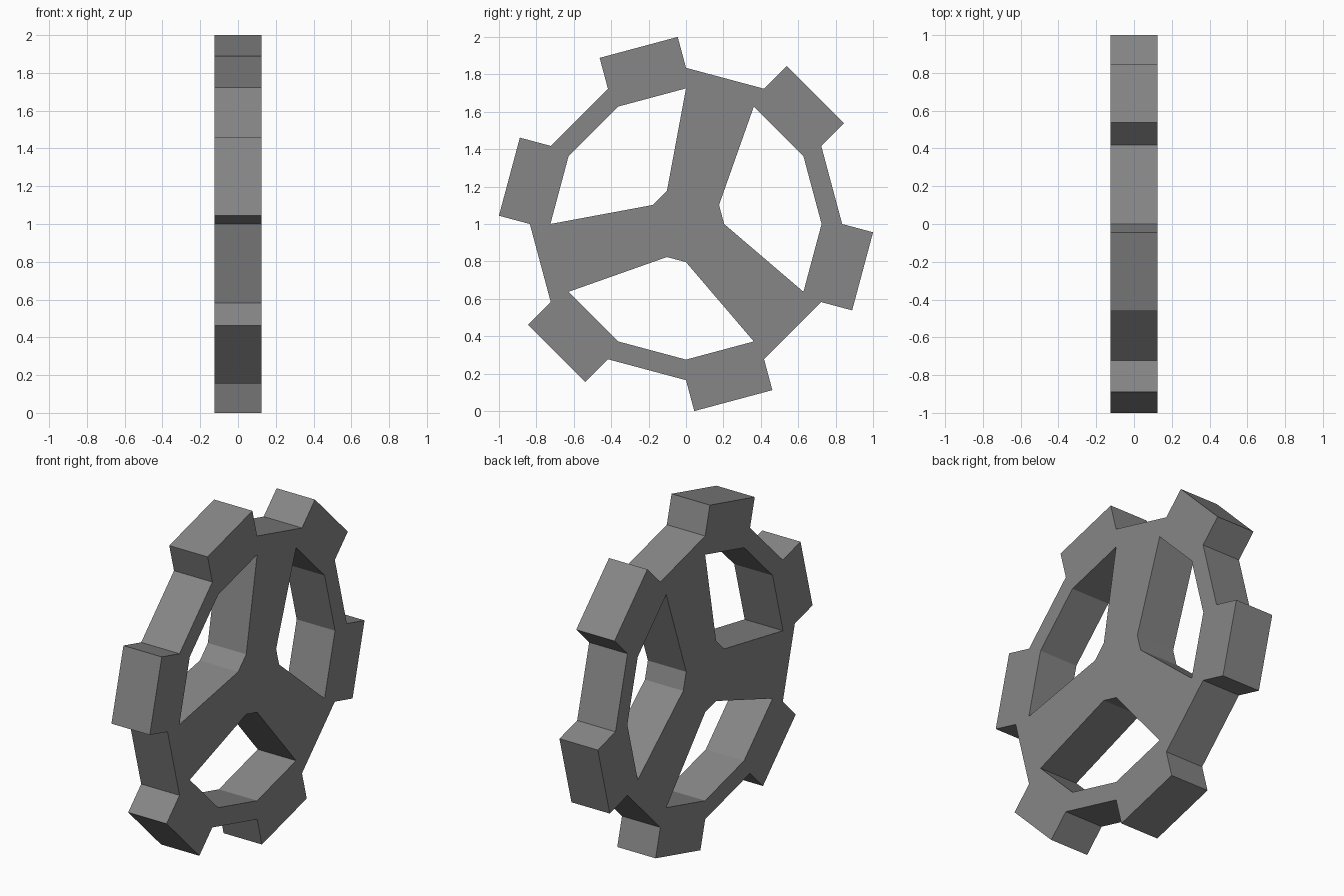
import bpy, bmesh
from math import radians, cos, sin
from mathutils import Matrix, Vector

if "Cube" in bpy.data.objects:
    bpy.data.objects.remove(bpy.data.objects["Cube"])

RIM, INNER, HUB = 0.835, 0.725, 0.204   # radii of the 12-sided rings
TOOTH, HALF = 0.171, 0.125              # tooth height, half thickness


def polar(r, deg):
    return Vector((r * cos(radians(deg)), r * sin(radians(deg))))


# Outer outline: every other side of the 12-gon is raised into a tooth
outline = []
for a in range(30, 390, 60):
    p, q, out = polar(RIM, a), polar(RIM, a + 30), polar(TOOTH, a + 15)
    outline += [p, p + out, q + out, q]

# Three openings between the spokes
loops = [outline]
for t in (0, 120, 240):
    loops.append([polar(INNER, t + a) for a in (90, 120, 150, 180)]
                 + [polar(HUB, t + a) for a in (150, 120)])

# Filled, extruded profile
curve = bpy.data.curves.new("wheel_profile", 'CURVE')
curve.dimensions = '2D'
curve.fill_mode = 'BOTH'
curve.extrude = HALF
for pts in loops:
    s = curve.splines.new('POLY')
    s.points.add(len(pts) - 1)
    for sp, v in zip(s.points, pts):
        sp.co = (v.x, v.y, 0, 1)
    s.use_cyclic_u = True
helper = bpy.data.objects.new("wheel_profile", curve)
bpy.context.collection.objects.link(helper)
bpy.context.view_layer.update()
mesh = bpy.data.meshes.new_from_object(
    helper.evaluated_get(bpy.context.evaluated_depsgraph_get()))
bpy.data.objects.remove(helper)

# Weld the caps to the sides and stand the wheel up facing x
bm = bmesh.new()
bm.from_mesh(mesh)
bmesh.ops.remove_doubles(bm, verts=bm.verts, dist=1e-4)
bmesh.ops.transform(bm, verts=bm.verts, matrix=Matrix(
    ((0, 0, 1, 0), (1, 0, 0, 0), (0, 1, 0, 1), (0, 0, 0, 1))))
bmesh.ops.recalc_face_normals(bm, faces=bm.faces)
for f in bm.faces:
    f.smooth = False
    f.material_index = 0
bm.to_mesh(mesh)
bm.free()

# Dark grey metal
metal = bpy.data.materials.new("dark_grey")
metal.diffuse_color = (0.24, 0.24, 0.24, 1)
metal.use_nodes = True
metal.node_tree.nodes["Principled BSDF"].inputs["Base Color"].default_value = metal.diffuse_color
mesh.materials.clear()
mesh.materials.append(metal)
wheel = bpy.data.objects.new("toothed_wheel", mesh)
bpy.context.collection.objects.link(wheel)
